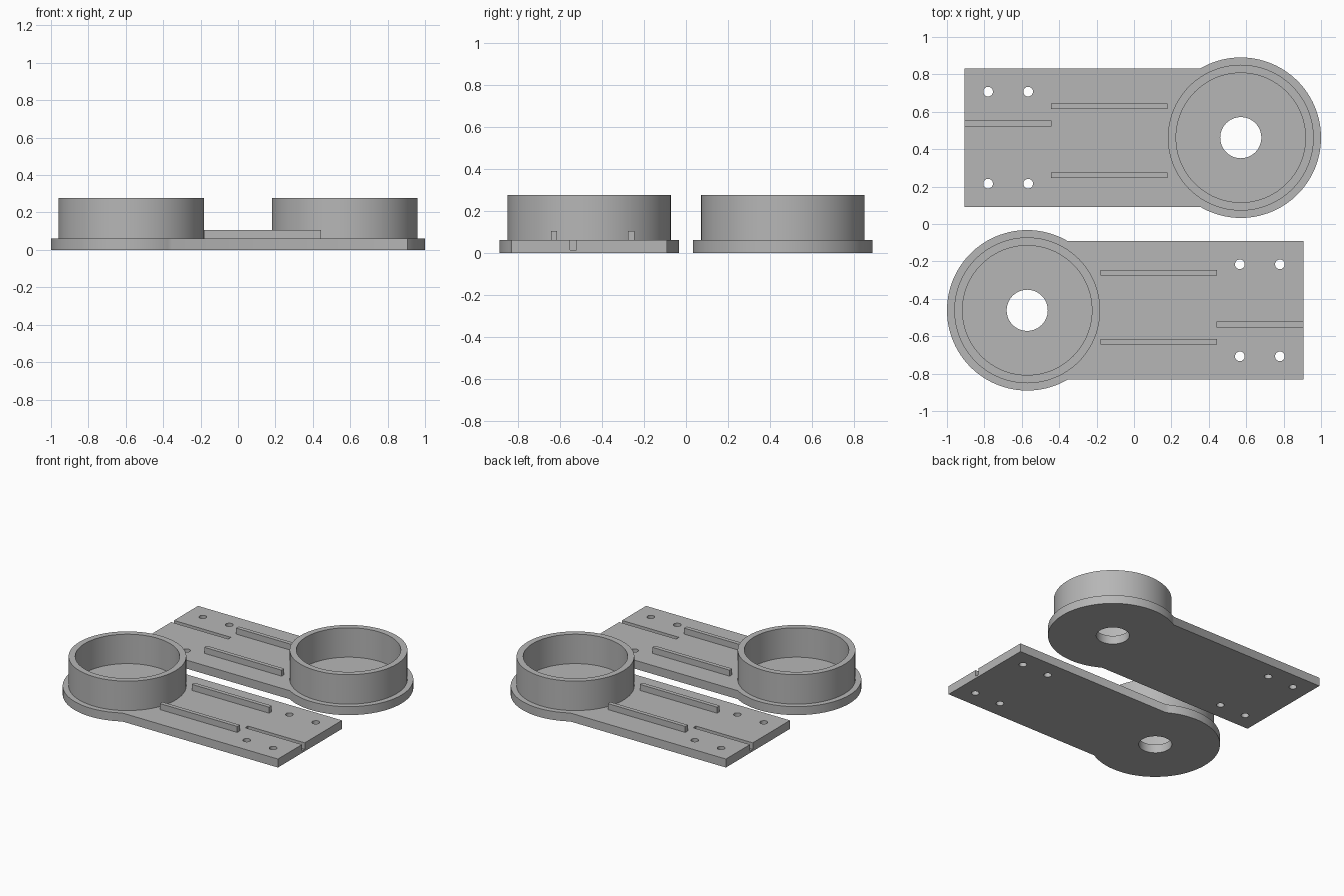
import bpy, bmesh, math

if "Cube" in bpy.data.objects:
    bpy.data.objects.remove(bpy.data.objects["Cube"])

CX, CY = -0.571, -0.4615      # centre of the round end
R, HALF, END = 0.429, 0.37, 0.905
T = 0.062                     # plate thickness

grey = bpy.data.materials.new("grey plastic")
grey.diffuse_color = (0.47, 0.47, 0.47, 1)
grey.use_nodes = True
grey.node_tree.nodes["Principled BSDF"].inputs["Base Color"].default_value = grey.diffuse_color


def circle(x, y, r, n):
    return [(x + r * math.cos(2 * math.pi * i / n), y + r * math.sin(2 * math.pi * i / n))
            for i in range(n)]


def rect(x0, x1, y0, y1):
    return [(x0, y0), (x1, y0), (x1, y1), (x0, y1)]


def prism(bm, pts, z0, z1):
    lo = [bm.verts.new((x, y, z0)) for x, y in pts]
    hi = [bm.verts.new((x, y, z1)) for x, y in pts]
    bm.faces.new(lo[::-1])
    bm.faces.new(hi)
    for i in range(len(pts)):
        j = (i + 1) % len(pts)
        bm.faces.new((lo[i], lo[j], hi[j], hi[i]))


def make(name, prisms):
    bm = bmesh.new()
    for p in prisms:
        prism(bm, *p)
    me = bpy.data.meshes.new(name)
    bm.to_mesh(me)
    bm.free()
    me.materials.append(grey)
    ob = bpy.data.objects.new(name, me)
    bpy.context.collection.objects.link(ob)
    return ob


def cut(ob, cutter):
    mod = ob.modifiers.new("cut", 'BOOLEAN')
    mod.operation, mod.solver, mod.object = 'DIFFERENCE', 'EXACT', cutter
    bpy.context.view_layer.objects.active = ob
    bpy.ops.object.modifier_apply(modifier=mod.name)
    bpy.data.objects.remove(cutter)


# Keyhole-shaped base plate: round end plus straight tongue
a = math.asin(HALF / R)
arc = [a + (2 * math.pi - 2 * a) * i / 72 for i in range(73)]
outline = [(CX + R * math.cos(t), CY + R * math.sin(t)) for t in arc]
outline += [(END, CY - HALF), (END, CY + HALF)]
plate = make("base_plate", [(outline, 0, T)])

# Shaft hole, four screw holes and the shallow end slot
holes = [(circle(CX, CY, 0.11, 48), -0.1, 0.2)]
for x in (0.566, 0.78):
    for dy in (-0.246, 0.246):
        holes.append((circle(x, CY + dy, 0.026, 24), -0.1, 0.2))
holes.append((rect(0.445, END + 0.1, CY - 0.092, CY - 0.06), 0.015, 0.2))
cut(plate, make("hole_cutter", holes))

# Open cup wall
ring = make("cup_wall", [(circle(CX, CY, 0.39, 96), T, 0.277)])
cut(ring, make("cup_cutter", [(circle(CX, CY, 0.346, 96), 0, 0.4)]))

# Two guide ribs
ribs = [make("guide_rib", [(rect(-0.18, 0.445, CY + d - 0.015, CY + d + 0.015), T, 0.106)])
        for d in (0.2, -0.168)]

# Smooth the round walls, then add the second bracket turned half a circle
parts = [plate, ring] + ribs
for ob in bpy.context.view_layer.objects:
    ob.select_set(ob in (plate, ring))
bpy.ops.object.shade_smooth_by_angle(angle=math.radians(30))
for ob in parts:
    twin = ob.copy()
    twin.name = "second_" + ob.name
    twin.rotation_euler.z = math.pi
    bpy.context.collection.objects.link(twin)
